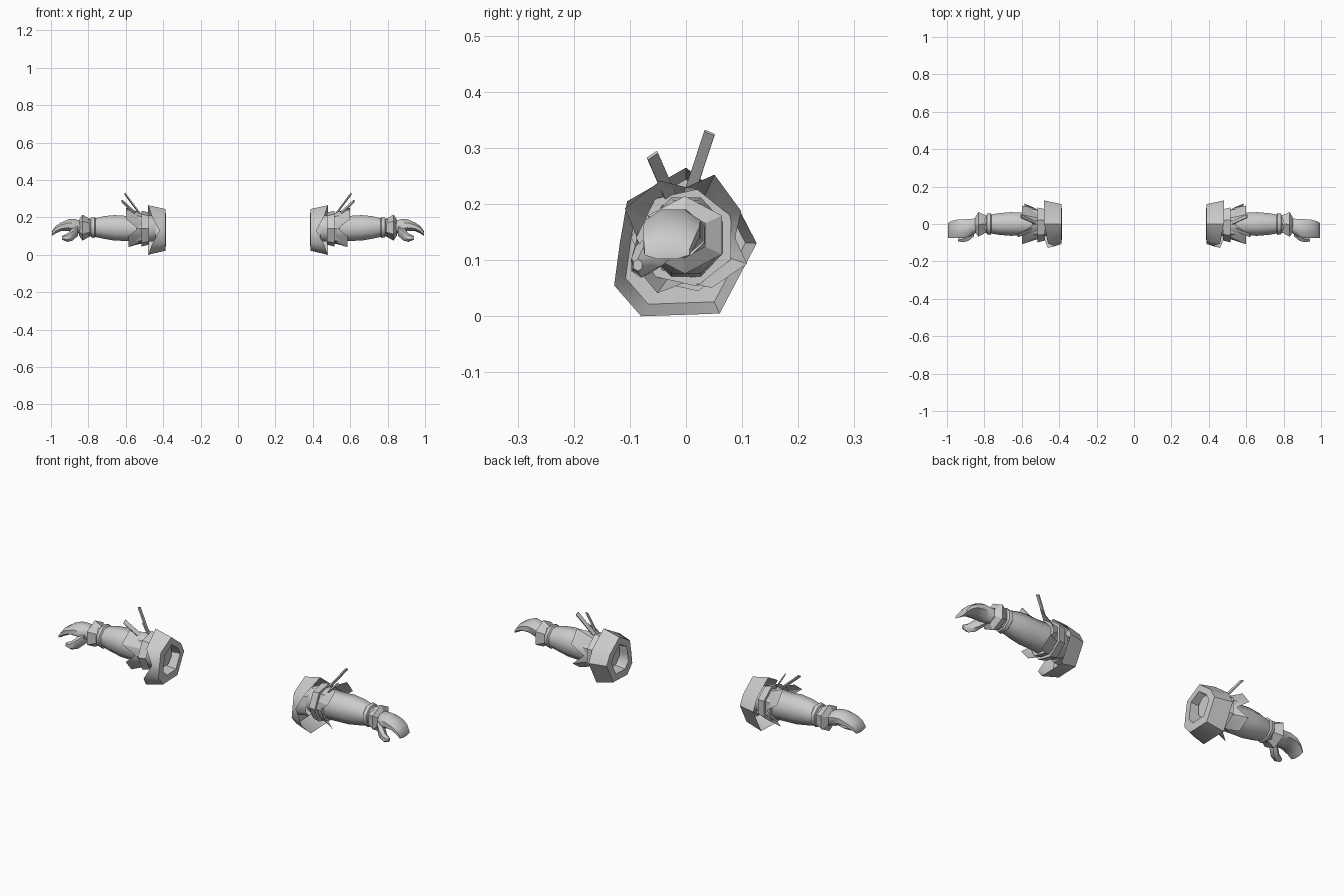
import bpy, bmesh, math
from mathutils import Vector

if "Cube" in bpy.data.objects:
    bpy.data.objects.remove(bpy.data.objects["Cube"])

metal = bpy.data.materials.new("light_grey")
metal.diffuse_color = (0.6, 0.6, 0.6, 1)
metal.use_nodes = True
metal.node_tree.nodes["Principled BSDF"].inputs["Base Color"].default_value = metal.diffuse_color


def finish(name, bm, angle=50):
    """Turn a bmesh into an object mirrored to both arms."""
    bmesh.ops.recalc_face_normals(bm, faces=bm.faces)
    me = bpy.data.meshes.new(name)
    bm.to_mesh(me)
    bm.free()
    me.materials.append(metal)
    ob = bpy.data.objects.new(name, me)
    bpy.context.collection.objects.link(ob)
    bpy.ops.object.select_all(action='DESELECT')
    ob.select_set(True)
    bpy.context.view_layer.objects.active = ob
    bpy.ops.object.shade_smooth_by_angle(angle=math.radians(angle))
    ob.modifiers.new("both_arms", 'MIRROR').use_mirror_merge = False
    return ob


def loft(name, rings, start=False, end=False, angle=50):
    """Skin a list of closed point rings."""
    bm = bmesh.new()
    vs = [[bm.verts.new(p) for p in r] for r in rings]
    n = len(vs[0])
    for a, b in zip(vs, vs[1:]):
        for i in range(n):
            j = (i + 1) % n
            bm.faces.new((a[i], a[j], b[j], b[i]))
    if start:
        bm.faces.new(vs[0])
    if end:
        bm.faces.new(vs[-1])
    return finish(name, bm, angle)


def oval(x, cy, cz, ry, rz, n=8, lean=0):
    """Ring across x; lean shifts the lower side along x."""
    pts = []
    for i in range(n):
        t = 2 * math.pi * (i + 0.5) / n
        k = 1 / math.cos(math.pi / n)
        pts.append((x + lean * math.sin(t), cy + k * ry * math.cos(t),
                    cz + k * rz * math.sin(t)))
    return pts


# Elbow cuff: irregular bell with a notch at the front and a recessed hole
rim = [(.48, 0, .265), (.48, .095, .19), (.48, .126, .13), (.48, .06, .005),
       (.48, -.08, 0), (.46, -.128, .055), (.42, -.118, .13), (.46, -.105, .205)]


def shrunk(x, s):
    return [(x, y * s, .135 + (z - .135) * s) for _, y, z in rim]


loft("elbow_cuff", [rim, shrunk(.388, .84), shrunk(.385, .55), shrunk(.44, .5)])

# Forearm
loft("forearm", [oval(*r) for r in (
    (.42, 0, .14, .045, .055), (.46, 0, .14, .065, .07), (.52, 0, .14, .066, .07),
    (.60, 0, .141, .062, .067), (.66, 0, .144, .063, .068), (.72, 0, .146, .058, .06),
    (.78, 0, .145, .048, .046), (.85, -.005, .145, .037, .035))], True, True)

# Overlapping bands by the elbow
for i, (x, r) in enumerate(((.475, .088), (.505, .08))):
    loft("elbow_band_%d" % (i + 1),
         [oval(x, 0, .14, r * .9, r * .9, 7), oval(x + .04, 0, .14, r, r, 7),
          oval(x + .04, 0, .14, .062, .066, 7)])

# Flared plates: four corner plates parted by notches
base, tips = [], []
for i in range(4):
    a = math.pi / 2 * i
    for off, x, r in ((0, .535, .09), (25, .60, .112), (65, .60, .124)):
        t = a + math.radians(off)
        low = .88 if math.sin(t) < -.1 else 1
        base.append((.505, .07 * math.cos(t), .14 + .075 * math.sin(t)))
        tips.append((x if low == 1 else x - .015, r * .97 * math.cos(t),
                     .14 + r * low * math.sin(t)))
loft("flared_plates", [base, tips], angle=30)

# Two flat prongs on top
for name, foot, tip, side in (
        ("long_prong", (.51, .0, .20), (.605, .042, .327), (0, .009, -.004)),
        ("short_prong", (.525, -.022, .20), (.62, -.06, .287), (0, .009, .006))):
    a, b, s = Vector(foot), Vector(tip), Vector(side)
    up = (b - a).cross(s).normalized() * .003
    loft(name, [[p + s + up, p - s + up, p - s - up, p + s - up] for p in (a, b)],
         True, True, 30)

# Wrist band and flared wrist guard
loft("wrist_band", [oval(.762, 0, .146, .05, .05), oval(.768, 0, .146, .058, .056),
                    oval(.785, 0, .146, .056, .053), oval(.79, 0, .146, .044, .042)])
loft("wrist_guard", [oval(.79, 0, .145, .045, .04, 6), oval(.832, -.002, .145, .066, .06, 6),
                     oval(.85, -.004, .145, .038, .036, 6)], angle=30)

# Mitten hand with fingers curling down
loft("hand", [oval(*r) for r in (
    (.835, -.005, .145, .038, .033), (.87, -.018, .152, .045, .038),
    (.905, -.024, .158, .05, .032), (.945, -.026, .15, .05, .023),
    (.975, -.03, .134, .046, .02), (.994, -.034, .114, .04, .012))], True, True)

# Thumb
loft("thumb", [oval(*r, 6) for r in (
    (.855, -.04, .132, .025, .026), (.885, -.065, .108, .025, .028),
    (.912, -.08, .092, .017, .02), (.94, -.086, .091, .008, .009))], True, True)
